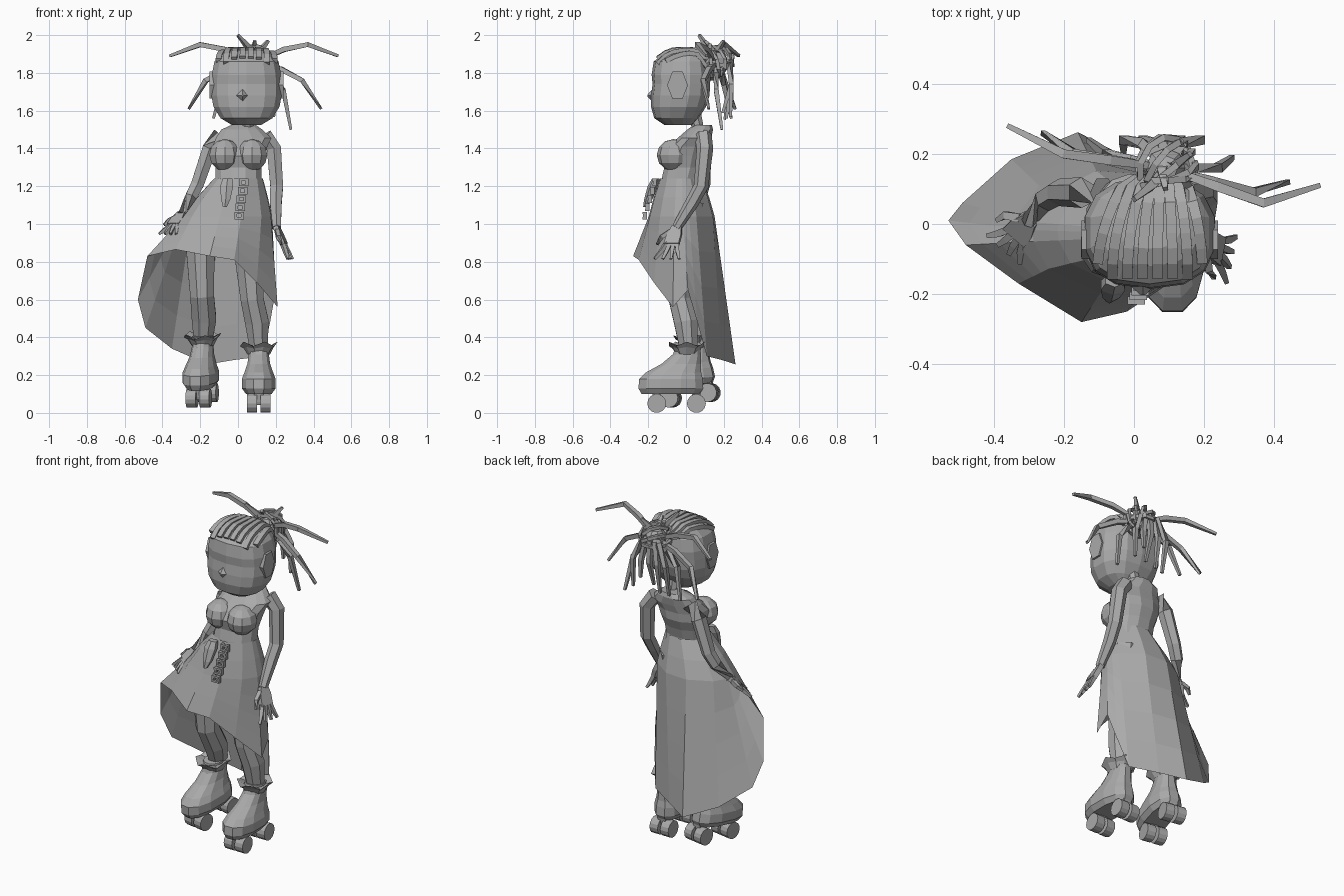
import bpy, bmesh, math, random
from mathutils import Vector, Matrix, Euler
from mathutils.bvhtree import BVHTree

random.seed(4)
cube = bpy.data.objects.get("Cube")
if cube:
    bpy.data.objects.remove(cube)

grey = bpy.data.materials.new("plain grey")
grey.use_nodes = True
GREY = (.4, .4, .4, 1)
grey.diffuse_color = GREY
grey.node_tree.nodes["Principled BSDF"].inputs["Base Color"].default_value = GREY


def finish(name, bm, matrix=Matrix()):
    bmesh.ops.recalc_face_normals(bm, faces=bm.faces)
    mesh = bpy.data.meshes.new(name)
    bm.to_mesh(mesh)
    bm.free()
    mesh.materials.append(grey)
    obj = bpy.data.objects.new(name, mesh)
    obj.matrix_world = matrix
    bpy.context.collection.objects.link(obj)
    return obj


def skin(name, rings, caps=True, matrix=Matrix()):
    """Bridge a list of closed point rings."""
    bm = bmesh.new()
    rows = [[bm.verts.new(p) for p in ring] for ring in rings]
    n = len(rows[0])
    for a, b in zip(rows, rows[1:]):
        for i in range(n):
            j = (i + 1) % n
            bm.faces.new((a[i], a[j], b[j], b[i]))
    if caps:
        bm.faces.new(rows[0])
        bm.faces.new(rows[-1])
    return finish(name, bm, matrix)


def loft(name, sections, sides=12, square=1, matrix=Matrix()):
    """Stack horizontal ovals given as centre x, centre y, z, radius x, radius y."""
    def power(v):
        return math.copysign(abs(v) ** square, v)
    rings = []
    for cx, cy, z, rx, ry in sections:
        angles = [math.tau * (i + .5) / sides for i in range(sides)]
        rings.append([(cx + rx * power(math.cos(a)), cy + ry * power(math.sin(a)), z) for a in angles])
    return skin(name, rings, True, matrix)


def tube(name, path, radii, sides=4, flat=1):
    """Sweep a polygon along a path; flat squashes its thickness."""
    pts = [Vector(p) for p in path]
    rings = []
    for i, p in enumerate(pts):
        along = (pts[min(i + 1, len(pts) - 1)] - pts[max(i - 1, 0)]).normalized()
        ref = Vector((0, 1, 0)) if abs(along.z) > .8 else Vector((0, 0, 1))
        side = along.cross(ref).normalized()
        up = side.cross(along)
        angles = [math.tau * (k + .5) / sides for k in range(sides)]
        rings.append([p + radii[i] * (side * math.cos(a) + up * math.sin(a) * flat) for a in angles])
    return skin(name, rings)


def box(name, centre, size):
    bm = bmesh.new()
    bmesh.ops.create_cube(bm, size=1, matrix=Matrix.LocRotScale(Vector(centre), None, Vector(size)))
    return finish(name, bm)


def ball(name, centre, scale, u=10, v=6):
    bm = bmesh.new()
    bmesh.ops.create_uvsphere(bm, u_segments=u, v_segments=v, radius=1,
                              matrix=Matrix.LocRotScale(Vector(centre), None, Vector(scale)))
    return finish(name, bm)


def disc(name, centre, radius, width, sides, matrix=Matrix(), stretch=1):
    """Cylinder lying along x."""
    bm = bmesh.new()
    place = Matrix.LocRotScale(Vector(centre), Euler((0, math.pi / 2, 0)), Vector((stretch, 1, 1)))
    bmesh.ops.create_cone(bm, cap_ends=True, segments=sides, radius1=radius, radius2=radius,
                          depth=width, matrix=place)
    return finish(name, bm, matrix)


# Head, face and neck
HX = .045
head = loft("head", [(HX, -.04, 1.525, .08, .075), (HX, -.05, 1.56, .14, .118), (HX, -.04, 1.62, .178, .145),
                     (HX, -.03, 1.68, .19, .155), (HX, -.025, 1.74, .19, .152), (HX, -.025, 1.79, .188, .157),
                     (HX, -.025, 1.86, .173, .146), (HX, -.01, 1.9, .14, .11), (HX, 0, 1.92, .09, .07)],
            sides=14, square=.8)
nose = bmesh.new()
bmesh.ops.create_cone(nose, segments=4, cap_ends=True, radius1=.05, radius2=.006, depth=.04,
                      matrix=Matrix.LocRotScale(Vector((.025, -.183, 1.68)), Euler((math.pi / 2, 0, 0)), None))
finish("nose", nose)
for side in (-1, 1):
    disc("ear", (HX + side * .17, -.045, 1.735), .055, .05, 6, stretch=1.5)
loft("neck", [(.045, .09, 1.45, .045, .04), (.05, .06, 1.52, .035, .035), (.05, .04, 1.6, .04, .04)], sides=8)

# Hair bands laid over the scalp
scalp = BVHTree.FromPolygons([v.co for v in head.data.vertices], [p.vertices for p in head.data.polygons])
for i in range(8):
    start_x = -.105 + i * .043
    path = []
    for k in range(7):
        t = k / 6
        x = start_x + (.085 - start_x) * .35 * t * t
        hit = scalp.ray_cast(Vector((x, -.15 + .25 * t, 3)), Vector((0, 0, -1)))[0]
        if hit and hit.z > 1.82:
            path.append(hit + Vector((0, 0, .004)))
    path.append(Vector((.085 + (start_x - .085) * .4, .13, 1.87)))
    tube("hair_band", path, [.021] * len(path), flat=.8)

# Gathered bun with loops
BUN = Vector((.09, .16, 1.86))
ball("hair_bun", BUN, (.06, .06, .06), u=8, v=5)
for k in range(6):
    turn = Matrix.Rotation(k * .55, 3, 'Y') @ Matrix.Rotation(k * .3, 3, 'X')
    arc = [BUN + turn @ Vector((.08 * math.cos(t * .6), .09 * math.sin(t * .6), .01 * k - .02)) for t in range(9)]
    tube("hair_loop", arc, [.013] * len(arc))

# Long locks: middle and tip of each
LOCKS = [((-.2, .2, 1.95), (-.36, .28, 1.89)), ((.37, .06, 1.95), (.53, .11, 1.89)),
         ((.34, .09, 1.76), (.44, .12, 1.61)), ((-.17, .2, 1.76), (-.26, .26, 1.61)),
         ((.24, .16, 1.71), (.28, .19, 1.5)), ((-.08, .2, 1.74), (-.13, .24, 1.56)),
         ((.05, .11, 1.94), (0, .07, 2)), ((.08, .15, 1.92), (.09, .1, 1.97)),
         ((.12, .17, 1.92), (.16, .2, 1.97))]
for mid, tip in LOCKS:
    mid, tip = Vector(mid), Vector(tip)
    start = BUN.lerp(mid, .15)
    bend = BUN.lerp(mid, .55) + Vector((0, 0, .015))
    tube("hair_lock", [start, bend, mid, tip], [.014, .019, .018, .01])
for i in range(5):
    x = -.03 + i * .055
    tip = (x, .21 + random.uniform(-.02, .04), 1.54 + random.uniform(0, .12))
    tube("hanging_lock", [BUN, (.04 + x * .5, .23, 1.86), (x, .24, 1.74), tip], [.014, .019, .018, .01])

# Torso and bust
loft("torso", [(0, -.02, 1.1, .14, .12), (.003, -.025, 1.24, .126, .107), (.003, -.01, 1.3, .125, .108),
               (.003, -.005, 1.36, .142, .128), (.01, .012, 1.41, .15, .113), (.03, .045, 1.455, .152, .092),
               (.02, .075, 1.5, .112, .07), (.03, .09, 1.525, .065, .048)], sides=12, square=.9)
for side in (-1, 1):
    ball("bust", (side * .072 + .002, -.065, 1.365), (.086, .09, .085))


# Arms and spread hands
def arm(label, path, reach, spread):
    tube(label + "_arm", path, [.046, .044, .039, .036, .025], sides=6)
    wrist, reach, spread = Vector(path[-1]), Vector(reach), Vector(spread)
    across = spread.normalized() * .035
    normal = reach.cross(spread).normalized() * .014
    rows = []
    for t, wide in ((-.05, .7), (.25, 1.1), (.55, 1.15)):
        c = wrist + reach * t
        rows.append([c + across * wide * a + normal * b for a, b in ((-1, -1), (1, -1), (1, 1), (-1, 1))])
    skin(label + "_palm", rows)
    for k in range(4):
        off = spread * (k - 1.5) / 3
        root = wrist + reach * .5 + off * .55
        tube(label + "_finger", [root, root + reach * .27 + off * .3, wrist + reach * 1.03 + off * 1.3],
             [.015, .014, .009])
    thumb = wrist + reach * .1 + spread * .25
    tube(label + "_thumb", [thumb, thumb + reach * .2 + spread * .4, thumb + reach * .45 + spread * .5],
         [.017, .015, .009])


arm("right", [(-.09, .09, 1.47), (-.15, .09, 1.4), (-.215, .09, 1.21), (-.25, .07, 1.14), (-.3, .01, 1.05)],
    (-.07, -.08, -.1), (-.07, .06, 0))
arm("left", [(.14, .09, 1.47), (.19, .1, 1.4), (.205, .08, 1.2), (.2, .03, 1.11), (.205, -.05, .98)],
    (.07, -.05, -.16), (-.02, -.1, 0))

# High-low skirt, notched on the left and billowing to the right: hem points around the body
HEM = [(-.15, -.28, .83), (-.02, -.25, .81), (.1, -.17, .69), (.21, -.07, .56), (.2, .01, .65), (.17, .06, .48),
       (.13, .11, .3), (-.02, .19, .28), (-.16, .262, .257), (-.35, .185, .34), (-.49, .06, .45),
       (-.53, .01, .6), (-.48, -.06, .83), (-.33, -.17, .865)]
WAIST, HIP = Vector((.002, -.025, 1.24)), Vector((-.055, -.022, 1.04))


def skirt_point(hem, step):
    angle = math.atan2(hem.y, hem.x + .1)
    c, s = math.cos(angle), math.sin(angle)
    top = WAIST + Vector((c * .13, s * .115, 0))
    hip = HIP + Vector((c * .235, s * .178, 0))
    if step > 2:
        return hip.lerp(hem, (step - 2) / 4)
    point = top.lerp(hip, (step / 2) ** .85)
    point.z = top.z + (hip.z - top.z) * step / 2
    return point


skin("skirt", [[skirt_point(Vector(p), step) for p in HEM] for step in range(7)], caps=False)

# Waist pouch and hanging chain
loft("pouch", [(-.07, -.215, 1.09, .012, .012), (-.065, -.2, 1.13, .028, .022), (-.06, -.175, 1.2, .04, .028),
               (-.055, -.16, 1.24, .03, .02)], sides=6)
for k in range(5):
    z = 1.22 - k * .044
    x, y = .03 - .006 * k, -.165 - .013 * k
    for side in (-1, 1):
        box("chain_bar", (x + side * .018, y, z), (.014, .02, .04))
        box("chain_link", (x, y - .006, z + side * .014), (.05, .014, .012))

# Legs
tube("right_leg", [(-.08, 0, 1.12), (-.2, -.02, .85), (-.19, -.02, .62), (-.18, .04, .5), (-.185, .08, .36)],
     [.1, .083, .068, .07, .05], sides=8)
tube("left_leg", [(.06, 0, 1.12), (.06, -.03, .8), (.075, -.03, .6), (.1, 0, .48), (.11, .015, .33)],
     [.1, .08, .066, .068, .05], sides=8)


# Roller boots
def skate(label, place):
    loft(label + "_boot", [(0, -.08, .1, .07, .16), (0, -.08, .13, .092, .177), (0, -.08, .18, .092, .173),
                           (0, -.065, .215, .078, .15), (0, -.025, .26, .062, .107), (0, .005, .31, .055, .077),
                           (0, .012, .36, .055, .062)], sides=12, square=.87, matrix=place)
    cuff = []
    for radius, z, jag in ((.06, .31, 0), (.08, .345, .004), (.1, .365, .012), (.06, .35, 0)):
        cuff.append([(radius * math.cos(k * math.tau / 10), .005 + radius * math.sin(k * math.tau / 10),
                      z + jag * (-1) ** k) for k in range(10)])
    skin(label + "_cuff", cuff, False, place)
    for y in (-.155, .055):
        disc(label + "_axle", (0, y, .055), .016, .08, 6, place)
        loft(label + "_truck", [(0, y, .05, .018, .02), (0, y, .11, .04, .035)], 4, matrix=place)
        for side in (-1, 1):
            disc(label + "_wheel", (side * .036, y, .05), .05, .054, 14, place)


skate("left", Matrix.Translation((.11, 0, 0)))
skate("right", Matrix.LocRotScale(Vector((-.18, .077, .05)),
                                  Euler((math.radians(8), 0, math.radians(-10))), None))
